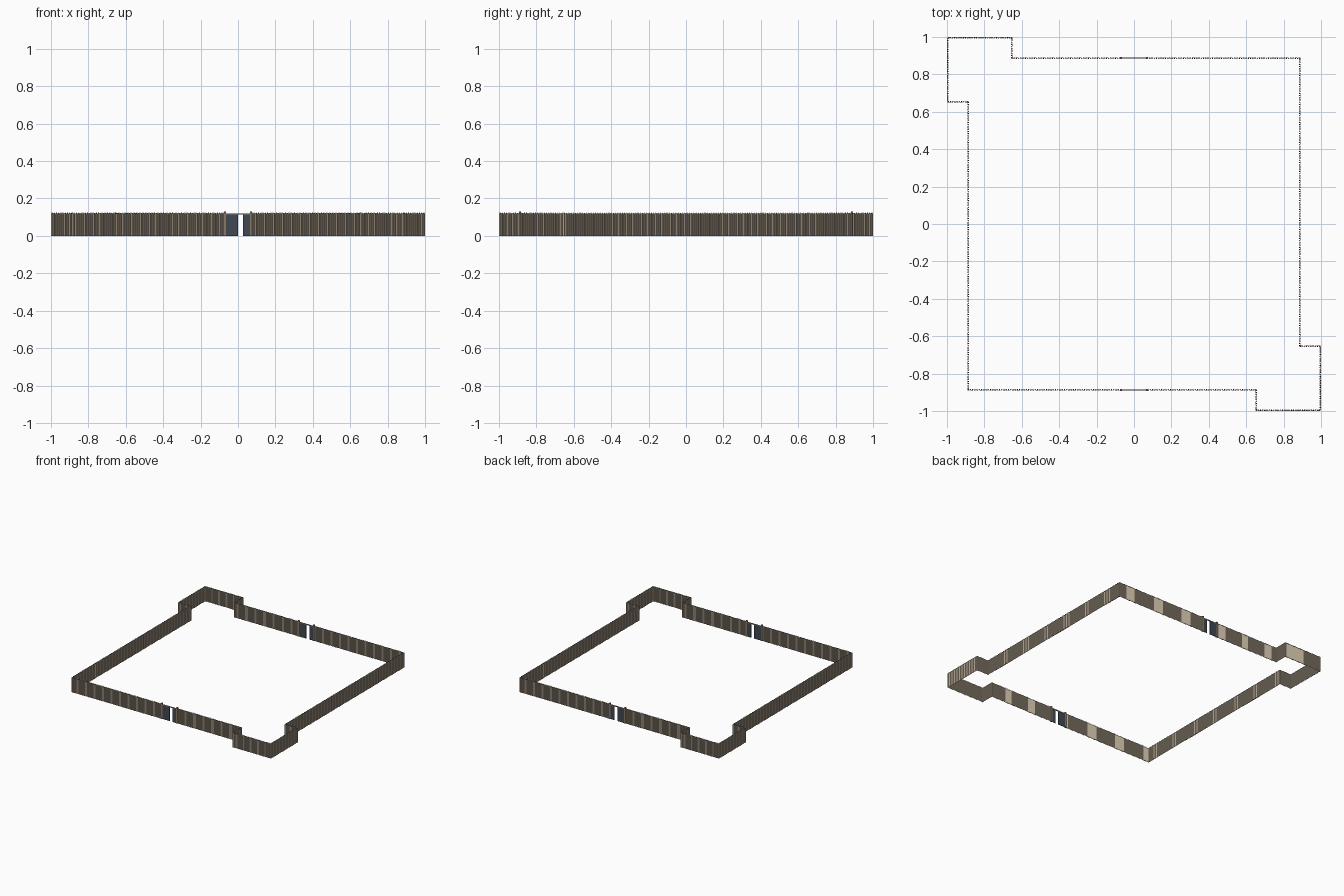
import bpy, bmesh
from mathutils import Vector

cube = bpy.data.objects.get("Cube")
if cube:
    bpy.data.objects.remove(cube)


def material(name, rgb):
    m = bpy.data.materials.new(name)
    m.use_nodes = True
    m.diffuse_color = (*rgb, 1)
    m.node_tree.nodes["Principled BSDF"].inputs["Base Color"].default_value = (*rgb, 1)
    return m


tan = material("weathered tan", (0.44, 0.365, 0.275))
green = material("dull olive", (0.13, 0.135, 0.09))
steel = material("blue grey steel", (0.052, 0.066, 0.084))
post_brown = material("post brown", (0.25, 0.19, 0.125))
rail_grey = material("rail grey", (0.25, 0.23, 0.17))

HEIGHT, PITCH, DEPTH = 0.12, 0.0097, 0.0033
OUT, STEP, IN, GATE = 0.995, 0.653, 0.887, 0.066


def make_object(name, bm, mat):
    mesh = bpy.data.meshes.new(name)
    bm.to_mesh(mesh)
    bm.free()
    mesh.materials.append(mat)
    ob = bpy.data.objects.new(name, mesh)
    bpy.context.collection.objects.link(ob)
    return ob


def box(name, lo, hi, mat):
    bm = bmesh.new()
    bmesh.ops.create_cube(bm, size=1)
    lo, hi = Vector(lo), Vector(hi)
    for v in bm.verts:
        v.co = (lo + hi) / 2 + v.co * (hi - lo)
    return make_object(name, bm, mat)


def corrugated_wall(name, a, b):
    """Folded sheet between two plan points, with a spike on every outer rib."""
    a, b = Vector((*a, 0)), Vector((*b, 0))
    along = (b - a).normalized()
    side = Vector((along.y, -along.x, 0))
    count = max(1, round((b - a).length / PITCH))
    pitch = (b - a).length / count
    fold = ((0, -1), (0.25, -1), (0.5, 1), (0.75, 1))
    path = [a + along * pitch * (i + t) + side * DEPTH * s
            for i in range(count) for t, s in fold]
    path.append(b - side * DEPTH)
    bm = bmesh.new()
    up = Vector((0, 0, HEIGHT))
    cols = [(bm.verts.new(p), bm.verts.new(p + up)) for p in path]
    for (p, q), (r, s) in zip(cols, cols[1:]):
        bm.faces.new((p, r, s, q))
    sheet = make_object(name, bm, tan)
    mod = sheet.modifiers.new("thickness", 'SOLIDIFY')
    mod.thickness = 0.0015
    mod.offset = 0

    # Pointed spikes along the top
    bm = bmesh.new()
    for i in range(count):
        c = a + along * pitch * (i + 0.6) + up
        base = [bm.verts.new(c + along * u * 0.002 + side * w * 0.0035)
                for u, w in ((-1, -1), (1, -1), (1, 1), (-1, 1))]
        tip = bm.verts.new(c + Vector((0, 0, 0.006)))
        bm.faces.new(base)
        for j in range(4):
            bm.faces.new((base[j], base[(j + 1) % 4], tip))
    bmesh.ops.recalc_face_normals(bm, faces=bm.faces)
    make_object(name + "_spikes", bm, green)


# Half of the perimeter; the other half is the same turned half way round
half = [(GATE, IN), (IN, IN), (IN, -STEP), (OUT, -STEP),
        (OUT, -OUT), (STEP, -OUT), (STEP, -IN), (GATE, -IN)]
for label, turn in (("left", 1), ("right", -1)):
    pts = [(x * turn, y * turn) for x, y in half]
    for n, (a, b) in enumerate(zip(pts, pts[1:]), 1):
        corrugated_wall(f"{label}_wall_{n}", a, b)
    # Corner posts closing the joints between wall runs
    for n, (x, y) in enumerate(pts[1:-1], 1):
        box(f"{label}_corner_post_{n}", (x - DEPTH, y - DEPTH, 0),
            (x + DEPTH, y + DEPTH, HEIGHT), tan)

# Gates: two posts, a lintel and two sliding leaves, one partly open
for label, y in (("front", -IN), ("back", IN)):
    for s, sx in (("left", 1), ("right", -1)):
        x = sx * 0.069
        box(f"{label}_gate_post_{s}", (x - 0.006, y - 0.006, 0),
            (x + 0.006, y + 0.006, 0.13), post_brown)
    box(f"{label}_gate_lintel", (-0.064, y - 0.003, 0.113),
        (0.064, y + 0.003, 0.12), rail_grey)
    box(f"{label}_gate_wide_leaf", (-0.064, y - 0.002, 0),
        (0, y + 0.002, 0.113), steel)
    box(f"{label}_gate_narrow_leaf", (0.028, y - 0.002, 0),
        (0.064, y + 0.002, 0.113), steel)
